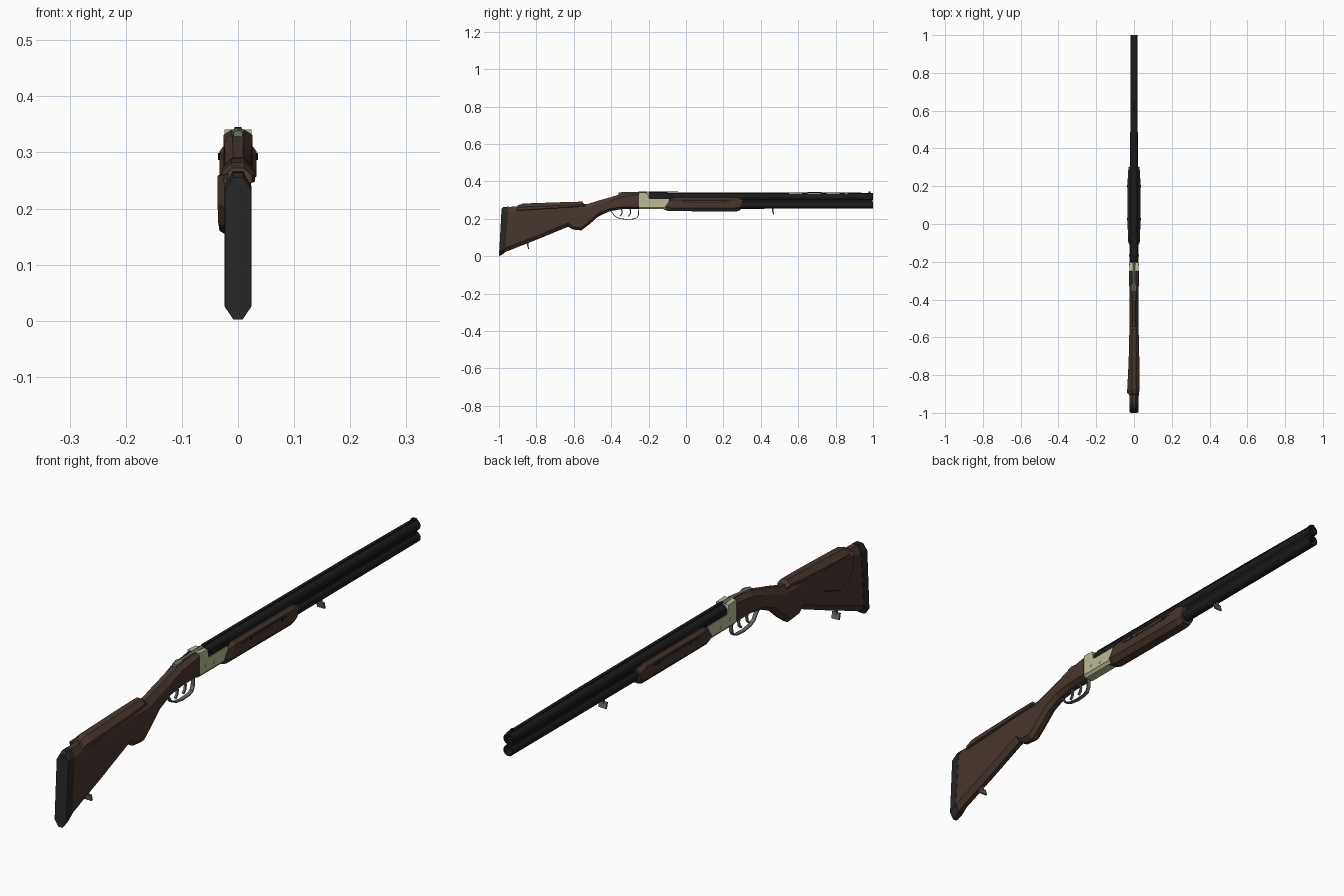
import bpy, bmesh, math
from mathutils import Vector


def material(name, rgb):
    m = bpy.data.materials.new(name)
    m.diffuse_color = (*rgb, 1)
    return m


WOOD = material("walnut", (0.064, 0.038, 0.027))
BLACK = material("blued steel", (0.011, 0.011, 0.012))
RUBBER = material("rubber", (0.020, 0.020, 0.021))
CREAM = material("pale receiver metal", (0.50, 0.50, 0.31))
GREY = material("grey steel", (0.13, 0.13, 0.13))
LEVER = material("lever metal", (0.15, 0.17, 0.13))


def loft(name, rings, mat, closed=False, smooth=None):
    """Skin a list of equal-length rings; cap the ends unless closed."""
    bm = bmesh.new()
    vs = [[bm.verts.new(p) for p in r] for r in rings]
    n = len(vs[0])
    pairs = list(zip(vs, vs[1:])) + ([(vs[-1], vs[0])] if closed else [])
    for a, b in pairs:
        for i in range(n):
            j = (i + 1) % n
            bm.faces.new((a[i], a[j], b[j], b[i]))
    if not closed:
        bm.faces.new(vs[0])
        bm.faces.new(vs[-1])
    bmesh.ops.recalc_face_normals(bm, faces=bm.faces)
    me = bpy.data.meshes.new(name)
    bm.to_mesh(me)
    bm.free()
    me.materials.append(mat)
    ob = bpy.data.objects.new(name, me)
    bpy.context.collection.objects.link(ob)
    if smooth:
        bpy.ops.object.select_all(action='DESELECT')
        ob.select_set(True)
        bpy.context.view_layer.objects.active = ob
        bpy.ops.object.shade_smooth_by_angle(angle=math.radians(smooth))
    return ob


def octagon(yt, yb, zt, zb, w, ct, cb):
    """Chamfered section; top and bottom may sit at different y for a slanted cut."""
    half = [(w * 0.4, zt), (w, zt - ct), (w, zb + cb), (w * 0.35, zb)]
    pts = half + [(-x, z) for x, z in reversed(half)]
    return [Vector((x, yb + (yt - yb) * (z - zb) / (zt - zb), z)) for x, z in pts]


def prism(name, outline, x0, x1, mat):
    """Side outline (y, z) extruded from x0 to x1."""
    return loft(name, [[(x, y, z) for y, z in outline] for x in (x0, x1)], mat)


def box(name, x, y0, y1, z0, z1, mat):
    return prism(name, [(y0, z0), (y1, z0), (y1, z1), (y0, z1)], -x, x, mat)


def strip(name, path, w, t, mat):
    """Flat bar of half width w and half thickness t bent along a (y, z) path."""
    rings = []
    for i, (y, z) in enumerate(path):
        a, b = path[max(i - 1, 0)], path[min(i + 1, len(path) - 1)]
        d = Vector((b[0] - a[0], b[1] - a[1])).normalized()
        ny, nz = -d.y * t, d.x * t
        rings.append([(-w, y + ny, z + nz), (w, y + ny, z + nz),
                      (w, y - ny, z - nz), (-w, y - ny, z - nz)])
    return loft(name, rings, mat)


# Buttstock, wrist and pistol grip
sections = [
    (-0.95, -0.968, 0.264, 0.022, 0.023, 0.025, 0.022),
    (-0.80, -0.80, 0.270, 0.088, 0.023, 0.025, 0.020),
    (-0.63, -0.63, 0.276, 0.158, 0.023, 0.022, 0.020),
    (-0.605, -0.605, 0.277, 0.143, 0.023, 0.022, 0.014),
    (-0.56, -0.56, 0.276, 0.138, 0.023, 0.022, 0.014),
    (-0.52, -0.52, 0.281, 0.168, 0.023, 0.022, 0.016),
    (-0.47, -0.47, 0.297, 0.212, 0.023, 0.022, 0.016),
    (-0.41, -0.41, 0.314, 0.240, 0.023, 0.020, 0.014),
    (-0.345, -0.345, 0.333, 0.252, 0.025, 0.016, 0.012),
    (-0.25, -0.25, 0.341, 0.254, 0.026, 0.010, 0.010),
]
loft("buttstock", [octagon(*s) for s in sections], WOOD)

# Rubber butt pad
loft("butt_pad", [octagon(-0.986, -1.0, 0.255, 0.002, 0.023, 0.022, 0.022),
                  octagon(-0.975, -0.99, 0.264, 0.004, 0.024, 0.025, 0.022),
                  octagon(-0.95, -0.968, 0.265, 0.020, 0.024, 0.025, 0.022)], RUBBER)

# Raised comb
loft("comb", [octagon(-0.90, -0.91, 0.272, 0.240, 0.025, 0.014, 0.006),
              octagon(-0.87, -0.87, 0.282, 0.242, 0.030, 0.018, 0.006),
              octagon(-0.64, -0.64, 0.290, 0.256, 0.027, 0.017, 0.006),
              octagon(-0.555, -0.555, 0.292, 0.264, 0.024, 0.014, 0.006),
              octagon(-0.54, -0.54, 0.275, 0.264, 0.020, 0.005, 0.003)], WOOD)

# Cheek piece on the left side, tapering toward the wrist
cheek_outer = [(-0.895, 0.258), (-0.89, 0.21), (-0.865, 0.175), (-0.82, 0.16),
               (-0.74, 0.185), (-0.64, 0.225), (-0.62, 0.265)]
cheek_inner = [(-0.91, 0.262), (-0.905, 0.20), (-0.875, 0.165), (-0.82, 0.152),
               (-0.73, 0.178), (-0.59, 0.225), (-0.58, 0.27)]
loft("cheek_piece", [[(-0.018, y, z) for y, z in cheek_inner],
                     [(-0.023 + (y + 0.62) * 0.05, y, z) for y, z in cheek_outer]], WOOD)

# Receiver: tall breech block, lower body and chamfered belly
profile = [(-0.25, 0.262), (-0.09, 0.262), (-0.09, 0.306), (-0.198, 0.306),
           (-0.205, 0.339), (-0.25, 0.341)]
prism("receiver", profile, -0.024, 0.024, CREAM)
loft("receiver_belly", [[(-0.024, y, 0.263), (0.024, y, 0.263), (0.016, y, 0.252),
                         (-0.016, y, 0.252)] for y in (-0.25, -0.09)], CREAM)
for s in (-1, 1):
    for k in (0, 1):
        y, z = -0.215 + 0.05 * k, 0.285 - 0.008 * k
        loft("receiver_pin", [[(s * x, y + 0.006 * math.cos(a * math.pi / 4),
                                z + 0.006 * math.sin(a * math.pi / 4)) for a in range(8)]
                              for x in (0.022, 0.0255)], CREAM)

# Barrels: open tubes, one above the other
def tube(name, z0, z1, r0, r1):
    def ring(y, z, r):
        return [(r * math.cos(a * math.pi / 10), y, z + r * math.sin(a * math.pi / 10))
                for a in range(20)]
    return loft(name, [ring(-0.2, z0, r0), ring(1, z1, r1), ring(1, z1, r1 * 0.8),
                       ring(0.9, z1, r1 * 0.8), ring(0.9, z1, 0.001)], BLACK, smooth=40)


tube("upper_barrel", 0.319, 0.316, 0.021, 0.019)
tube("lower_barrel", 0.274, 0.274, 0.021, 0.019)
box("barrel_web", 0.011, -0.2, 0.995, 0.28, 0.312, BLACK)
box("breech_block", 0.021, -0.2, -0.08, 0.285, 0.325, BLACK)

# Sighting rib on posts, with bead
strip("top_rib", [(-0.2, 0.3435), (0.64, 0.3415), (1.0, 0.337)], 0.006, 0.0018, BLACK)
for i in range(12):
    y = -0.18 + i * 0.1
    box("rib_post", 0.004, y, y + 0.03, 0.328, 0.338, BLACK)
box("front_bead", 0.003, 0.975, 0.987, 0.337, 0.345, BLACK)

# Fore-end: trough section hugging the barrels
def trough(yt, yb, zt, zb, w):
    half = [(w * 0.72, zt), (w, zt - 0.012), (w, zb + 0.018), (w * 0.5, zb)]
    pts = half + [(-x, z) for x, z in reversed(half)]
    return [(x, yb + (yt - yb) * (z - zb) / (zt - zb), z) for x, z in pts]


loft("fore_end", [trough(-0.085, -0.12, 0.306, 0.250, 0.026),
                  trough(-0.06, -0.09, 0.314, 0.241, 0.033),
                  trough(0.27, 0.27, 0.314, 0.240, 0.033),
                  trough(0.305, 0.29, 0.302, 0.246, 0.028)], WOOD)

# Dark side grooves and raised beads on the fore-end
for s in (-1, 1):
    prism("fore_end_groove", [(-0.03, 0.293), (0.0, 0.287), (0.21, 0.287), (0.24, 0.293),
                              (0.21, 0.298), (0.0, 0.298)], s * 0.030, s * 0.0335, BLACK)
    prism("fore_end_panel", [(-0.01, 0.2925), (0.005, 0.289), (0.205, 0.289), (0.22, 0.2925),
                             (0.205, 0.296), (0.005, 0.296)], s * 0.030, s * 0.0345, WOOD)
    for y in (0.025, 0.20):
        prism("fore_end_stud", [(y - 0.006, 0.293), (y, 0.287), (y + 0.006, 0.293),
                                (y, 0.299)], s * 0.030, s * 0.036, BLACK)

# Opening lever on the tang
loft("top_lever", [[(-w, y, z - 0.008), (w, y, z - 0.008), (w, y, z), (0, y, z + 0.004),
                    (-w, y, z)] for y, z, w in
                   ((-0.36, 0.336, 0.008), (-0.335, 0.340, 0.012), (-0.31, 0.340, 0.005),
                    (-0.25, 0.341, 0.007), (-0.205, 0.341, 0.010))], LEVER)

# Trigger guard and twin triggers
strip("trigger_guard", [(-0.41, 0.247), (-0.395, 0.235), (-0.38, 0.213), (-0.355, 0.202),
                        (-0.32, 0.197), (-0.28, 0.199), (-0.262, 0.206), (-0.254, 0.222),
                        (-0.253, 0.255)], 0.007, 0.002, GREY)
for y in (-0.345, -0.30):
    strip("trigger", [(y, 0.256), (y + 0.004, 0.238), (y + 0.001, 0.224),
                      (y - 0.009, 0.214)], 0.004, 0.003, GREY)

# Sling swivels: stem plus flat plate
for y, z in ((0.465, 0.256), (-0.845, 0.072)):
    box("swivel_stem", 0.004, y - 0.004, y + 0.004, z - 0.018, z, GREY)
    strip("swivel_plate", [(y - 0.002, z - 0.010), (y + 0.004, z - 0.032)], 0.015, 0.003, GREY)
